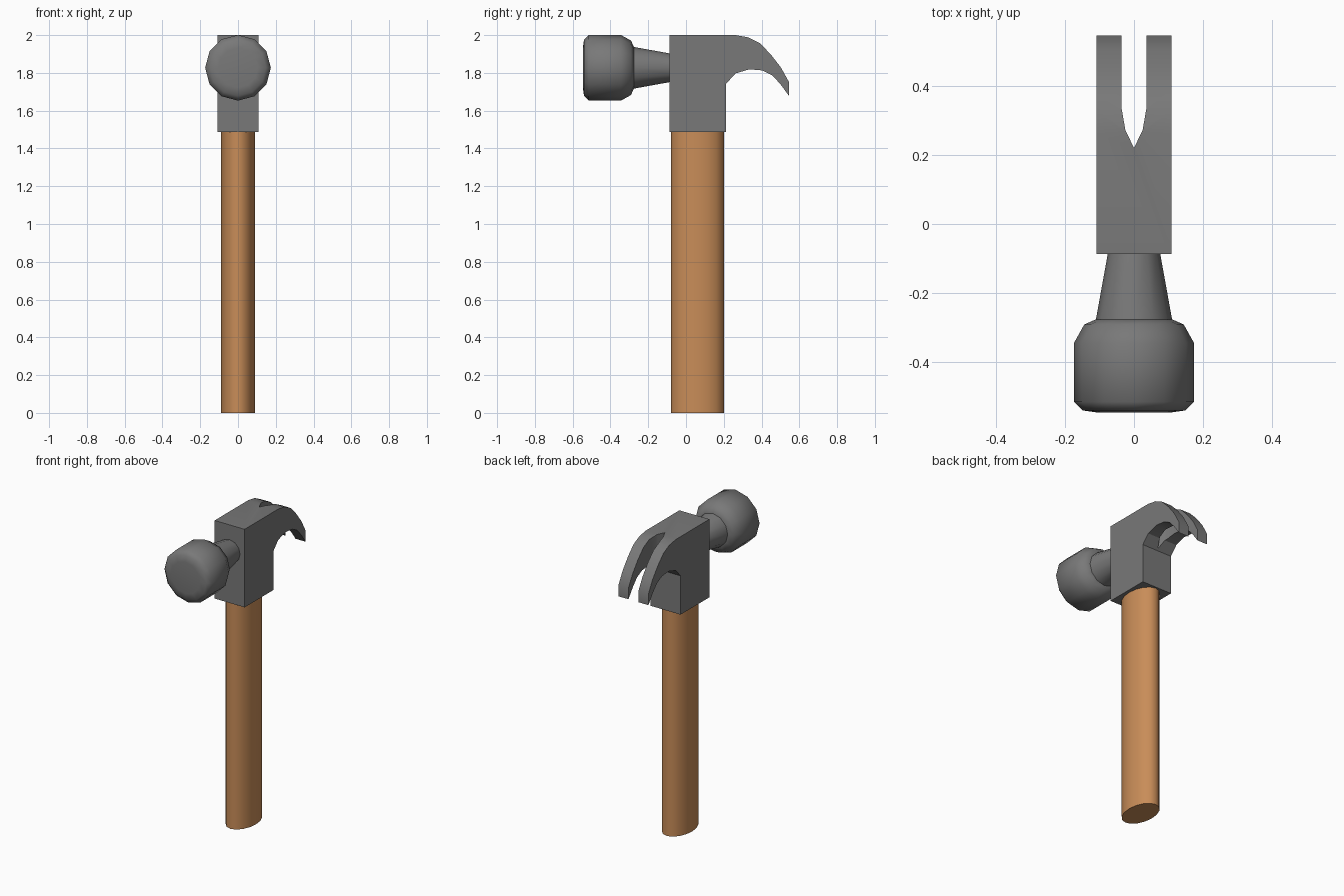
import bpy, bmesh, math
from mathutils import Vector

if "Cube" in bpy.data.objects:
    bpy.data.objects.remove(bpy.data.objects["Cube"])


def material(name, rgb):
    m = bpy.data.materials.new(name)
    m.diffuse_color = (*rgb, 1)
    m.use_nodes = True
    m.node_tree.nodes["Principled BSDF"].inputs["Base Color"].default_value = m.diffuse_color
    return m


steel = material("grey_steel", (0.19, 0.19, 0.19))
wood = material("brown_wood", (0.58, 0.265, 0.098))


def make_object(name, bm, mat):
    bmesh.ops.recalc_face_normals(bm, faces=bm.faces)
    me = bpy.data.meshes.new(name)
    bm.to_mesh(me)
    bm.free()
    me.materials.append(mat)
    ob = bpy.data.objects.new(name, me)
    bpy.context.collection.objects.link(ob)
    return ob


def smooth(ob, deg):
    bpy.ops.object.select_all(action='DESELECT')
    ob.select_set(True)
    bpy.context.view_layer.objects.active = ob
    bpy.ops.object.shade_smooth_by_angle(angle=math.radians(deg))


def prism(name, pts, direction, mat):
    """Extrude a closed outline of 3D points along a direction."""
    bm = bmesh.new()
    face = bm.faces.new([bm.verts.new(p) for p in pts])
    ext = bmesh.ops.extrude_face_region(bm, geom=[face], use_keep_orig=True)
    verts = [g for g in ext['geom'] if isinstance(g, bmesh.types.BMVert)]
    bmesh.ops.translate(bm, verts=verts, vec=Vector(direction))
    return make_object(name, bm, mat)


def lathe_y(name, profile, zc, n, mat):
    """Revolve (y, radius) pairs about a horizontal y axis, capped."""
    bm = bmesh.new()
    rings = [[bm.verts.new((r * math.sin(2 * math.pi * i / n), y,
                            zc + r * math.cos(2 * math.pi * i / n)))
              for i in range(n)] for y, r in profile]
    for a, b in zip(rings, rings[1:]):
        for i in range(n):
            j = (i + 1) % n
            bm.faces.new((a[i], a[j], b[j], b[i]))
    bm.faces.new(rings[0])
    bm.faces.new(rings[-1])
    return make_object(name, bm, mat)


# handle: oval wooden shaft
N = 16
oval = [(0.089 * math.cos(2 * math.pi * i / N),
         0.061 + 0.141 * math.sin(2 * math.pi * i / N), 0) for i in range(N)]
handle = prism("handle", oval, (0, 0, 1.52), wood)
smooth(handle, 40)

# head block and curved claw from one side profile
W = 0.109
side = [(-0.087, 1.487), (0.212, 1.487), (0.212, 1.742), (0.262, 1.797),
        (0.335, 1.819), (0.405, 1.813), (0.457, 1.787), (0.5, 1.74),
        (0.546, 1.677), (0.546, 1.75), (0.503, 1.828), (0.447, 1.9),
        (0.39, 1.958), (0.33, 1.988), (0.262, 2.0), (-0.087, 2.0)]
claw = prism("claw_head", [(-W, y, z) for y, z in side], (2 * W, 0, 0), steel)

# nail slot cut through the claw
half = [(0.036, 0.7), (0.036, 0.335), (0.025, 0.272)]
slot = half + [(0, 0.22)] + [(-x, y) for x, y in reversed(half)]
cutter = prism("slot_cutter", [(x, y, 1.55) for x, y in slot], (0, 0, 0.6), steel)
cutter.hide_render = True
mod = claw.modifiers.new("slot", 'BOOLEAN')
mod.operation = 'DIFFERENCE'
mod.solver = 'EXACT'
mod.object = cutter
bpy.context.view_layer.objects.active = claw
bpy.ops.object.modifier_apply(modifier=mod.name)
bpy.data.objects.remove(cutter)
smooth(claw, 30)

# tapered neck and rounded striking face
ZC = 1.827
neck = lathe_y("neck", [(-0.3, 0.113), (-0.275, 0.11), (-0.07, 0.073)], ZC, 12, steel)
smooth(neck, 40)
poll = lathe_y("striking_face",
               [(-0.546, 0.105), (-0.54, 0.148), (-0.515, 0.174),
                (-0.345, 0.174), (-0.291, 0.144), (-0.276, 0.11)], ZC, 12, steel)
smooth(poll, 50)
